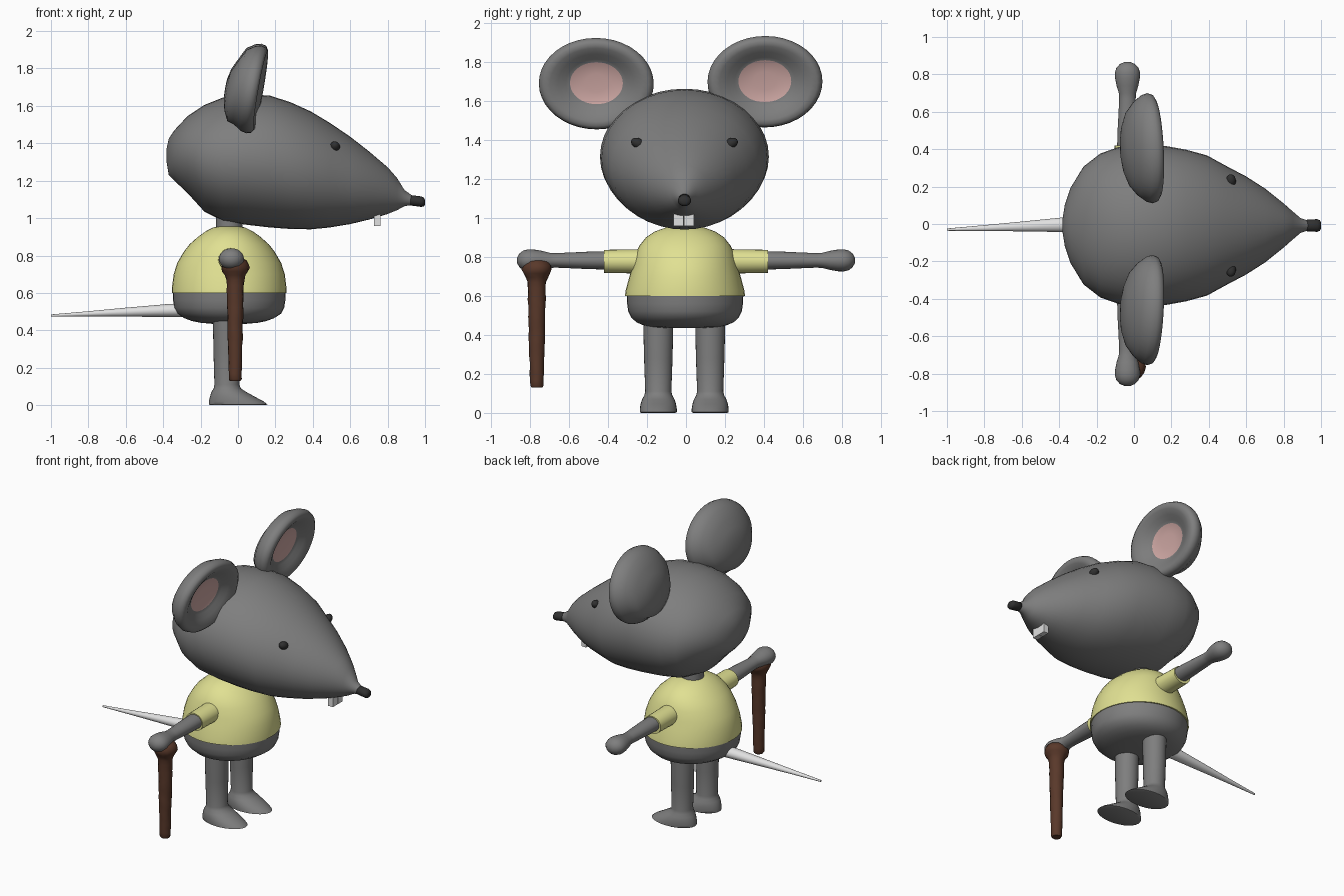
import bpy, bmesh, math, random
from mathutils import Matrix, Vector

if "Cube" in bpy.data.objects:
    bpy.data.objects.remove(bpy.data.objects["Cube"])

random.seed(3)


def material(name, r, g, b):
    m = bpy.data.materials.new(name)
    m.diffuse_color = (r, g, b, 1)
    m.use_nodes = True
    m.node_tree.nodes["Principled BSDF"].inputs["Base Color"].default_value = m.diffuse_color
    return m


GREY = material("grey fur", 0.21, 0.21, 0.21)
YELLOW = material("yellow cloth", 0.75, 0.75, 0.29)
PINK = material("pink skin", 0.62, 0.39, 0.37)
BROWN = material("brown wood", 0.10, 0.04, 0.023)
DARK = material("near black", 0.03, 0.03, 0.03)
WHITE = material("off white", 0.75, 0.75, 0.75)


def finish(name, bm, mats, angle=50):
    bmesh.ops.recalc_face_normals(bm, faces=bm.faces)
    me = bpy.data.meshes.new(name)
    bm.to_mesh(me)
    bm.free()
    for m in mats:
        me.materials.append(m)
    ob = bpy.data.objects.new(name, me)
    bpy.context.collection.objects.link(ob)
    bpy.ops.object.select_all(action='DESELECT')
    ob.select_set(True)
    bpy.context.view_layer.objects.active = ob
    bpy.ops.object.shade_smooth_by_angle(angle=math.radians(angle))
    return ob


def loft(axis, stations, segs=32, jitter=0.0):
    """Elliptical rings along an axis; station = (t, c1, c2, r1, r2)."""
    bm = bmesh.new()
    rings = []
    for t, c1, c2, r1, r2 in stations:
        ring = []
        for i in range(segs):
            a = 2 * math.pi * i / segs
            k = 1 + random.uniform(-jitter, jitter)
            p, q = c1 + k * r1 * math.cos(a), c2 + k * r2 * math.sin(a)
            co = {'x': (t, p, q), 'y': (p, t, q), 'z': (p, q, t)}[axis]
            ring.append(bm.verts.new(co))
        rings.append(ring)
    for a, b in zip(rings, rings[1:]):
        for i in range(segs):
            j = (i + 1) % segs
            bm.faces.new((a[i], a[j], b[j], b[i]))
    bm.faces.new(rings[0])
    bm.faces.new(rings[-1])
    return bm


def ball(name, loc, scale, mat, rot=Matrix()):
    bm = bmesh.new()
    bmesh.ops.create_uvsphere(bm, u_segments=20, v_segments=12, radius=1)
    bm.transform(Matrix.Translation(loc) @ rot @ Matrix.Diagonal((*scale, 1)))
    finish(name, bm, [mat])


# head: x, bottom z, top z, half width
outline = [(-.382, 1.30, 1.37, .035), (-.37, 1.23, 1.425, .11), (-.34, 1.20, 1.47, .20),
           (-.27, 1.134, 1.545, .315), (-.18, 1.035, 1.605, .385), (-.08, .985, 1.645, .42),
           (.04, .965, 1.662, .433), (.17, .95, 1.655, .425), (.28, .942, 1.62, .405),
           (.39, .94, 1.57, .375), (.49, .95, 1.51, .32), (.6, .968, 1.435, .262),
           (.7, .992, 1.357, .198), (.8, 1.022, 1.272, .118), (.85, 1.042, 1.215, .074),
           (.89, 1.064, 1.15, .04), (.93, 1.07, 1.122, .026)]
finish("head", loft('x', [(x, -.008, (a + b) / 2, w, (b - a) / 2) for x, a, b, w in outline], 40), [GREY])

# nose
finish("nose", loft('x', [(.915, -.008, 1.096, .02, .02), (.925, -.008, 1.095, .031, .028),
                          (.98, -.008, 1.088, .034, .028), (.994, -.008, 1.086, .028, .023),
                          (1.0, -.008, 1.085, .014, .012)], 20), [DARK])

# front teeth
for y, n in ((-.039, "right"), (.015, "left")):
    bm = bmesh.new()
    bmesh.ops.create_cube(bm, size=1)
    bm.transform(Matrix.Translation((.745, y, .992)) @ Matrix.Diagonal((.036, .052, .07, 1)))
    finish("tooth_" + n, bm, [WHITE], 30)

# eyes
for s, n in ((-1, "right"), (1, "left")):
    ball("eye_" + n, (.518, -.008 + s * .238, 1.382), (.027, .038, .026), DARK,
         Matrix.Rotation(s * math.radians(25), 4, 'X'))

# ears: cupped dishes with a pink inner disc; (depth, fraction of radius)
dish = [(-.15, .08), (-.147, .25), (-.135, .46), (-.11, .68), (-.075, .85), (-.03, .97),
        (.0, 1.0), (.025, .97), (.037, .9), (.034, .8), (.015, .66), (-.005, .53),
        (-.015, .46), (-.022, .2)]
for s, y, z, n in ((-1, -.46, 1.688, "right"), (1, .405, 1.698, "left")):
    bm = loft('x', [(d, 0, -.03 * (d < -.1), .295 * f, .238 * f) for d, f in dish], 40)
    for f in bm.faces:
        c = f.calc_center_median()
        if c.x > -.03 and math.hypot(c.y / .295, c.z / .238) < .47:
            f.material_index = 1
    turn = Matrix.Rotation(s * math.radians(3), 4, 'Z') @ Matrix.Rotation(math.radians(10), 4, 'Y')
    bm.transform(Matrix.Translation((.085, y, z)) @ turn)
    finish("ear_" + n, bm, [GREY, PINK])

# neck, shirt and lower body
CX = -.047
finish("neck", loft('z', [(.9, CX, -.005, .07, .07), (1.06, CX, -.005, .07, .07)]), [GREY])
shirt = [(.6, .307, .308), (.63, .306, .304), (.7, .297, .285), (.76, .278, .268), (.82, .243, .252),
         (.86, .212, .232), (.9, .167, .2), (.93, .125, .155), (.95, .085, .1), (.957, .05, .06)]
finish("shirt", loft('z', [(z, CX, -.005, a, b) for z, a, b in shirt], 40), [YELLOW])
hips = [(.434, .08, .1), (.44, .15, .17), (.45, .2, .215), (.465, .24, .25), (.49, .278, .276),
        (.52, .294, .291), (.56, .3, .297), (.605, .302, .299)]
finish("hips", loft('z', [(z, CX, -.005, a, b) for z, a, b in hips], 40), [GREY])

# arms with sleeves
arm = [(.2, .05), (.42, .05), (.5, .048), (.6, .043), (.67, .04), (.7, .042), (.74, .053),
       (.78, .06), (.81, .061), (.835, .054), (.855, .037), (.866, .015)]
sleeve = [(.15, .063), (.25, .062), (.42, .059)]
for s, n in ((-1, "right"), (1, "left")):
    finish("arm_" + n, loft('y', [(s * t, -.035, .782, r * 1.1, r * .93) for t, r in arm], 24), [GREY])
    finish("sleeve_" + n, loft('y', [(s * t, -.038, .777, r * 1.1, r) for t, r in sleeve], 24), [YELLOW])

# legs flowing into feet: z, min x, max x, half width
leg = [(0, -.15, .145, .088), (.004, -.156, .158, .095), (.02, -.156, .137, .095), (.045, -.15, .09, .091),
       (.07, -.142, .045, .083), (.09, -.13, .015, .072), (.11, -.126, .007, .067),
       (.28, -.131, .01, .073), (.5, -.135, .012, .078)]
for y, n in ((-.142, "right"), (.124, "left")):
    finish("leg_" + n, loft('z', [(z, (a + b) / 2, y, (b - a) / 2, w) for z, a, b, w in leg], 28), [GREY])

# tail
finish("tail", loft('x', [(-.28, 0, .508, .042, .036), (-.38, -.004, .506, .039, .034),
                          (-.6, -.013, .497, .026, .024), (-.8, -.022, .488, .016, .014),
                          (-1.0, -.03, .479, .006, .006)], 20), [WHITE])

# walking stick with a knob, slightly knotty
stick = [(.785, .035), (.775, .06), (.755, .074), (.735, .077), (.715, .07), (.695, .056), (.67, .048)]
stick += [(.67 - .53 * i / 18, .047 - .013 * i / 18) for i in range(1, 19)] + [(.13, .028)]
finish("walking_stick", loft('z', [(z, -.015, -.765, r, r) for z, r in stick], 16, .05), [BROWN])
